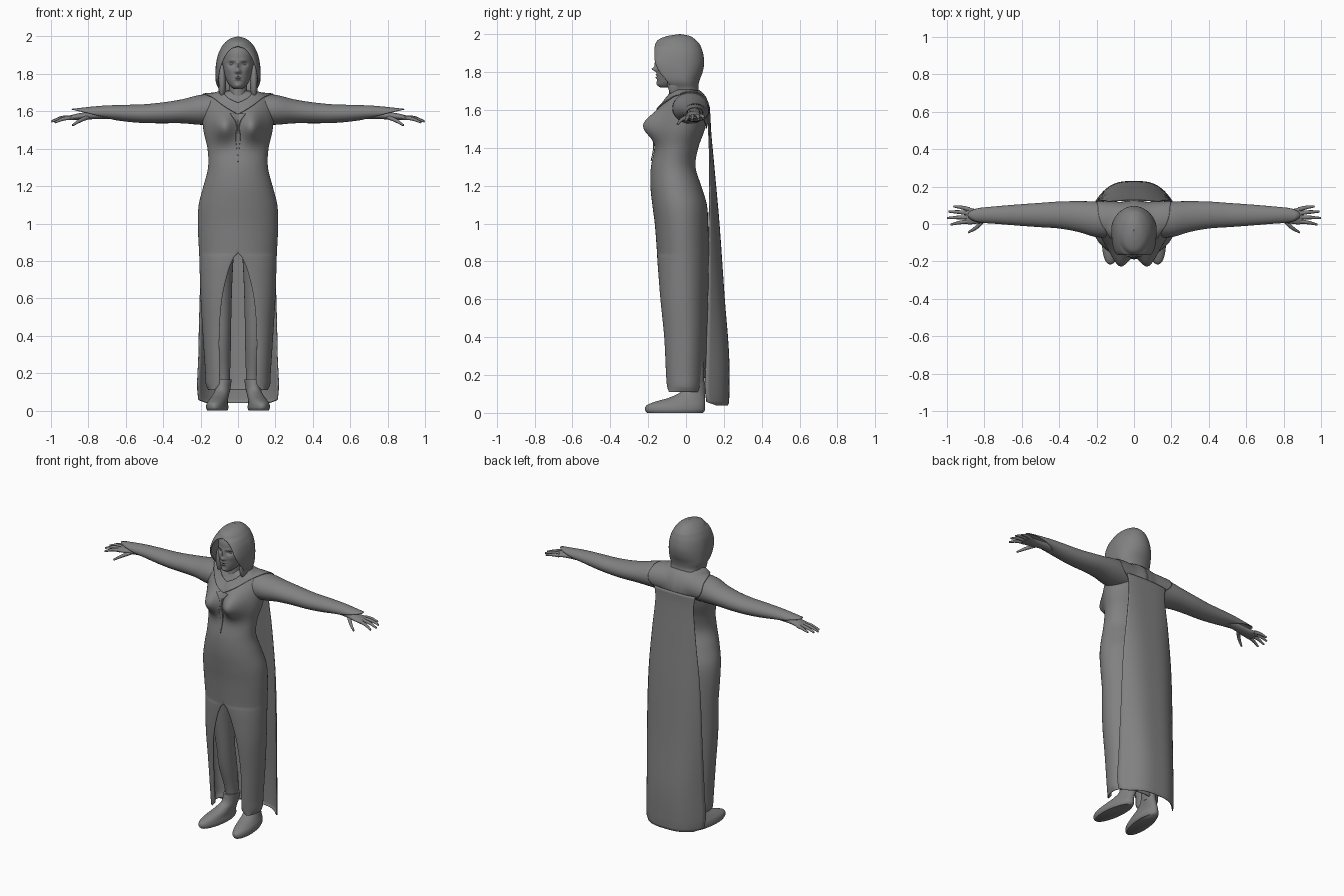
import bpy, bmesh
from math import sin, cos, pi, exp
from mathutils import Vector
from mathutils.bvhtree import BVHTree

if "Cube" in bpy.data.objects:
    bpy.data.objects.remove(bpy.data.objects["Cube"])

GREY = (0.22, 0.22, 0.22, 1)
mat = bpy.data.materials.new("plain grey")
mat.use_nodes = True
mat.diffuse_color = GREY
mat.node_tree.nodes["Principled BSDF"].inputs["Base Color"].default_value = GREY


def spline(rows, steps):
    """Smooth interpolation of rows, using the first column as parameter."""
    def slope(i, c):
        a, b = rows[max(i - 1, 0)], rows[min(i + 1, len(rows) - 1)]
        return (b[c] - a[c]) / (b[0] - a[0])
    out = []
    for i in range(len(rows) - 1):
        a, b = rows[i], rows[i + 1]
        h = b[0] - a[0]
        for k in range(steps):
            t = k / steps
            u = 1 - t
            out.append([(1 + 2 * t) * u * u * a[c] + t * u * u * h * slope(i, c)
                        + t * t * (3 - 2 * t) * b[c] - t * t * u * h * slope(i + 1, c)
                        for c in range(len(a))])
    return out + [list(rows[-1])]


def finish(ob, mirror=False, thick=0):
    ob.data.materials.append(mat)
    if thick:
        mod = ob.modifiers.new("thickness", "SOLIDIFY")
        mod.thickness, mod.offset = thick, -1
    if mirror:
        ob.modifiers.new("mirror", "MIRROR")
    return ob


def skin(name, rings, loop=False, cap=False, mirror=False, thick=0):
    """Bridge point rings into one smooth surface."""
    bm = bmesh.new()
    grid = [[bm.verts.new(p) for p in ring] for ring in rings]
    n = len(grid[0])
    for a, b in zip(grid, grid[1:]):
        for i in range(n if loop else n - 1):
            j = (i + 1) % n
            bm.faces.new((a[i], a[j], b[j], b[i]))
    bmesh.ops.remove_doubles(bm, verts=bm.verts, dist=0.0002)
    if cap:
        bmesh.ops.holes_fill(bm, edges=[e for e in bm.edges if e.is_boundary], sides=0)
    bmesh.ops.recalc_face_normals(bm, faces=bm.faces)
    me = bpy.data.meshes.new(name)
    bm.to_mesh(me)
    bm.free()
    ob = bpy.data.objects.new(name, me)
    bpy.context.collection.objects.link(ob)
    bpy.ops.object.select_all(action="DESELECT")
    ob.select_set(True)
    bpy.context.view_layer.objects.active = ob
    bpy.ops.object.shade_smooth_by_angle(angle=pi / 3)
    return finish(ob, mirror, thick)


def horseshoe(z, rx, yf, yb, gap=0, cx=0, n=48):
    """Level oval, open at the front by a half width of gap."""
    gap, rx, yc = max(gap, 0), max(rx, 0), (yf + yb) / 2
    pts = []
    for i in range(-n, n + 1):
        a = pi * i / n
        side = 1 if i > 0 else -1
        if cos(a) > 0:
            x, y = rx * sin(a), yc + (yb - yc) * cos(a)
        else:
            x = side * (gap + (rx - gap) * abs(sin(a)))
            y = yc - (yf - yc) * cos(a)
        pts.append(Vector((cx + x, y, z)))
    return pts


def bump(rings, bumps, front):
    """Push front points along y with mirrored soft bumps."""
    for p in (p for ring in rings for p in ring if p.y < front):
        p.y += sum(d * exp(-((abs(p.x) - x) / sx) ** 2 - ((p.z - z) / sz) ** 2)
                   for x, z, sx, sz, d in bumps)
    return rings


# Dress with a front slit: z, half width, front, back, half gap
dress_rows = [
    (.11, .16, -.09, .09, .125), (.14, .172, -.1, .095, .1), (.2, .175, -.105, .1, .098),
    (.4, .188, -.115, .11, .1), (.6, .2, -.135, .115, .085), (.75, .205, -.147, .118, .05),
    (.82, .207, -.152, .12, .02), (.845, .208, -.153, .12, 0), (1, .215, -.165, .117, 0),
    (1.1, .21, -.178, .11, 0), (1.2, .185, -.188, .08, 0), (1.3, .16, -.185, .05, 0),
    (1.4, .163, -.165, .065, 0), (1.5, .185, -.155, .1, 0), (1.6, .19, -.135, .118, 0),
    (1.66, .17, -.1, .1, 0), (1.69, .13, -.085, .075, 0), (1.71, .06, -.07, .04, 0)]
rings = [horseshoe(*r) for r in spline(dress_rows, 6)]
bump(rings, [(.075, 1.52, .06, .075, -.085)], -.03)
dress = skin("dress", rings, thick=.006)

# Sleeves: x, centre z, half height, centre y, half depth, slant
sleeve_rows = [(.06, 1.61, .085, .02, .09, 0), (.2, 1.608, .08, .025, .095, 0),
               (.3, 1.6, .064, .04, .082, 0), (.4, 1.592, .056, .048, .072, 0),
               (.5, 1.587, .05, .048, .065, .01), (.6, 1.588, .046, .048, .058, .03),
               (.7, 1.59, .038, .048, .05, .05), (.79, 1.587, .026, .047, .042, .1)]


def tube(rows, n=32):
    return [[(x + s * sin(2 * pi * i / n), y + ry * cos(2 * pi * i / n),
              z + rz * sin(2 * pi * i / n)) for i in range(n)]
            for x, z, rz, y, ry, s in spline(rows, 5)]


sleeve = skin("sleeves", tube(sleeve_rows), loop=True, mirror=True, thick=.004)

# Hands and fingers
skin("palms", tube([(.68, 1.585, .025, .046, .03, 0), (.77, 1.578, .02, .045, .03, 0),
                    (.83, 1.574, .019, .04, .037, 0), (.88, 1.568, .015, .042, .044, 0),
                    (.905, 1.563, .009, .044, .042, 0)]), loop=True, cap=True, mirror=True)
digits = {"little_fingers": [(.88, .078, 1.568), (.92, .088, 1.566), (.965, .094, 1.555)],
          "ring_fingers": [(.88, .057, 1.568), (.94, .064, 1.566), (.99, .066, 1.55)],
          "middle_fingers": [(.88, .036, 1.568), (.94, .035, 1.564), (.998, .032, 1.545)],
          "index_fingers": [(.88, .015, 1.566), (.93, .008, 1.56), (.98, -.003, 1.54)],
          "thumbs": [(.8, .025, 1.57), (.845, -.02, 1.55), (.885, -.045, 1.525)]}
for name, path in digits.items():
    cu = bpy.data.curves.new(name, "CURVE")
    cu.dimensions, cu.bevel_depth, cu.bevel_resolution = "3D", .011, 3
    cu.use_fill_caps = True
    sp = cu.splines.new("BEZIER")
    sp.bezier_points.add(len(path) - 1)
    for bp, co, rad in zip(sp.bezier_points, path, (1.1, .9, .5)):
        bp.co, bp.radius = co, rad
        bp.handle_left_type = bp.handle_right_type = "AUTO"
    ob = bpy.data.objects.new(name, cu)
    bpy.context.collection.objects.link(ob)
    finish(ob, mirror=True)

# Surface finder used to lay the mantle and ribbon on the clothes
verts, polys = [], []
for me in (dress.data, sleeve.data):
    base = len(verts)
    verts += [v.co.copy() for v in me.vertices]
    polys += [[base + i for i in f.vertices] for f in me.polygons]
tree = BVHTree.FromPolygons(verts, polys)


def drape(p, lift):
    target = Vector((p.x * .3, .02, min(p.z, 1.58)))
    way = (p - target).normalized()
    hit = tree.ray_cast(target + way, -way)[0]
    return (hit or p) + way * lift


# Mantle around the shoulders, from the front point to the back
inner = [(0, -.12, 1.645), (.05, -.1, 1.67), (.085, -.05, 1.7), (.09, .02, 1.71),
         (.07, .06, 1.71), (0, .07, 1.71)]
outer = [(0, -.17, 1.585), (.08, -.15, 1.635), (.16, -.03, 1.69), (.172, .08, 1.66),
         (.15, .12, 1.56), (0, .12, 1.5)]
paths = [[Vector(r[1:]) for r in spline([(i, *p) for i, p in enumerate(pts)], 8)]
         for pts in (inner, outer)]
skin("mantle", [[drape(a.lerp(b, k / 10), .009) for a, b in zip(*paths)] for k in range(11)],
     mirror=True, thick=.006)

# Cape: z, half width, middle y, edge y
cape_rows = [(.04, .17, .222, .16), (.06, .213, .228, .11), (.3, .212, .228, .108),
             (.6, .205, .205, .118), (1, .19, .177, .124), (1.3, .16, .15, .128),
             (1.5, .14, .132, .122), (1.58, .15, .13, .118)]
skin("cape", [[(w * t / 16, edge + (mid - edge) * (1 - abs(t / 16) ** 3), z)
               for t in range(-16, 17)] for z, w, mid, edge in spline(cape_rows, 5)], thick=.006)

# Ribbon hanging from the clasp: z, half width
ribbon = [(1.33, .002), (1.4, .007), (1.46, .013), (1.51, .006), (1.55, .014), (1.59, .045)]
skin("ribbon", [[drape(Vector((w * t / 4, -.2, z)), .007) for t in range(-4, 5)]
                for z, w in spline(ribbon, 5)], thick=.005)

# Hood: z, half width, front, back, half opening
hood_rows = [(1.67, .105, -.05, .085, .075), (1.71, .1, -.07, .066, .088),
             (1.75, .117, -.1, .07, .105), (1.8, .121, -.14, .088, .1),
             (1.85, .118, -.163, .096, .088), (1.9, .108, -.166, .09, .065),
             (1.935, .093, -.165, .078, .035), (1.95, .084, -.162, .07, 0),
             (1.975, .062, -.14, .045, 0), (1.992, .034, -.09, .015, 0), (2, .001, -.035, -.03, 0)]
skin("hood", [horseshoe(*r) for r in spline(hood_rows, 5)], thick=.007)

# Head with modelled face
head_rows = [(1.718, .02, -.135, -.06), (1.73, .036, -.148, -.03), (1.75, .054, -.152, .01),
             (1.78, .068, -.154, .03), (1.83, .08, -.155, .05), (1.87, .083, -.154, .06),
             (1.92, .075, -.148, .05), (1.96, .04, -.12, .02)]
face = [(0, 1.845, .009, .02, -.012), (0, 1.815, .011, .011, -.026),
        (.012, 1.81, .006, .006, -.009), (.033, 1.853, .018, .011, .014),
        (0, 1.784, .017, .004, -.009), (0, 1.771, .015, .005, -.009),
        (0, 1.7775, .022, .002, .006), (0, 1.738, .018, .012, -.006),
        (.045, 1.82, .016, .016, -.004), (.03, 1.873, .02, .005, -.005)]
skin("head", bump([horseshoe(*r) for r in spline(head_rows, 8)], face, -.07), cap=True)
skin("neck", [horseshoe(*r) for r in spline([(1.62, .07, -.1, .03), (1.68, .05, -.09, .03),
                                             (1.76, .048, -.09, .03)], 4)], cap=True)


def ball(name, place, size):
    rings = [[(place[0] + size[0] * sin(pi * j / 12) * cos(pi * i / 10),
               place[1] + size[1] * sin(pi * j / 12) * sin(pi * i / 10),
               place[2] + size[2] * cos(pi * j / 12)) for i in range(20)] for j in range(13)]
    skin(name, rings, loop=True, mirror=True)


ball("eyes", (.033, -.123, 1.853), (.015, .013, .009))
ball("hair_locks", (.085, -.06, 1.76), (.022, .04, .09))

# Legs and boots: z, half width, front, back, gap, centre x
leg_rows = [(.1, .036, .01, .09, 0, .078), (.2, .038, -.005, .095, 0, .08),
            (.35, .05, -.045, .085, 0, .088), (.5, .052, -.07, .06, 0, .088),
            (.7, .068, -.1, .07, 0, .098), (.88, .08, -.12, .08, 0, .1)]
skin("legs", [horseshoe(*r, n=16) for r in spline(leg_rows, 5)], cap=True, mirror=True)
boot_rows = [(0, .052, -.205, .09, 0, .105), (.015, .058, -.216, .1, 0, .105),
             (.04, .054, -.208, .1, 0, .105), (.06, .048, -.16, .1, 0, .1),
             (.08, .043, -.09, .1, 0, .094), (.11, .04, -.03, .1, 0, .086),
             (.165, .042, -.012, .1, 0, .08)]
boots = [horseshoe(*r, n=20) for r in spline(boot_rows, 4)]
for p in (p for ring in boots for p in ring):
    p.x -= .1 * p.y
skin("boots", boots, cap=True, mirror=True)
